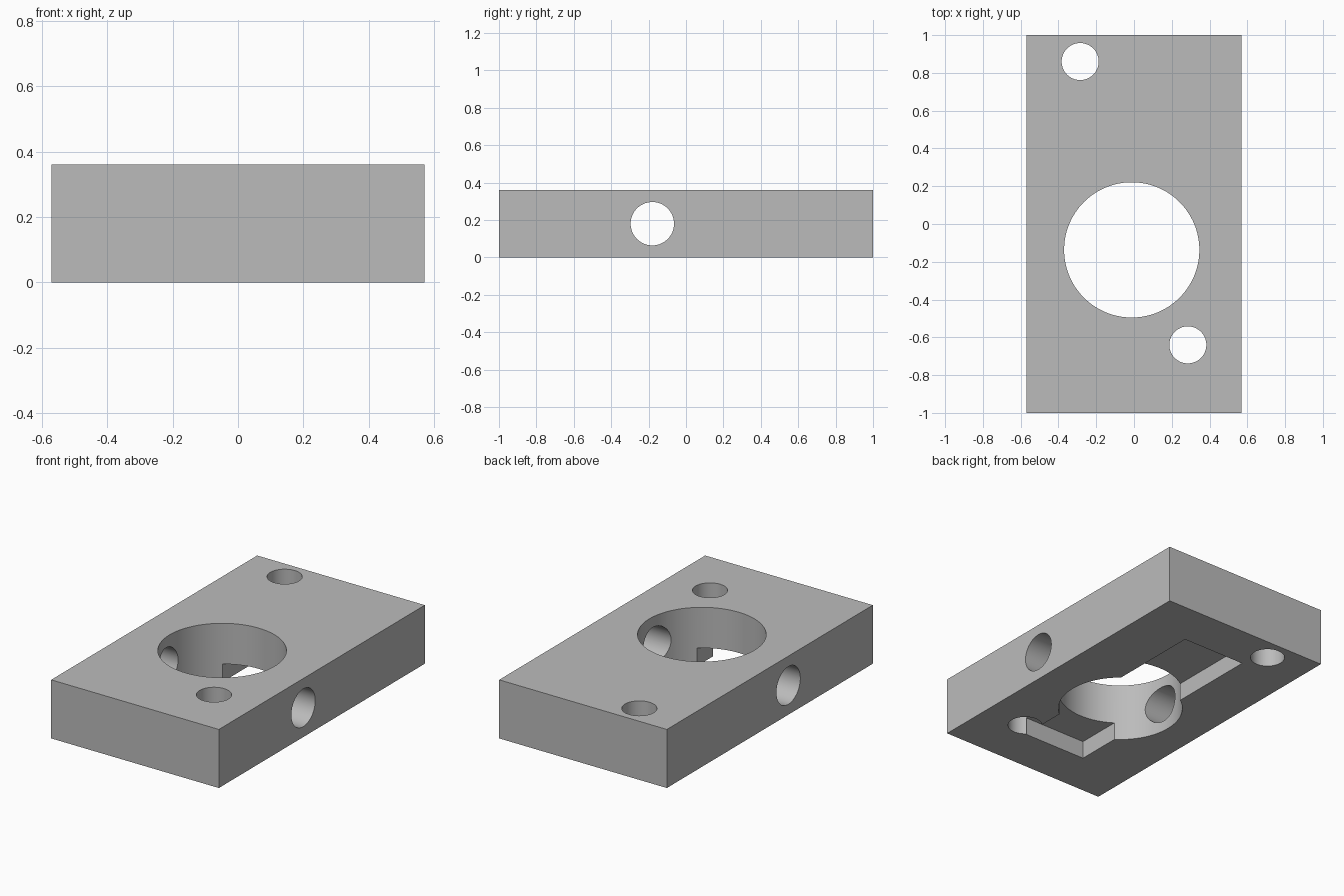
import bpy
import math

if "Cube" in bpy.data.objects:
    bpy.data.objects.remove(bpy.data.objects["Cube"], do_unlink=True)

WIDTH, LENGTH, HEIGHT = 1.14, 2.0, 0.36
SLOT_DEPTH = 0.11

# Plain grey material
grey = bpy.data.materials.new("plain_grey")
grey.use_nodes = True
colour = (0.5, 0.5, 0.5, 1.0)
grey.diffuse_color = colour
grey.node_tree.nodes["Principled BSDF"].inputs["Base Color"].default_value = colour


def box(name, size, centre):
    bpy.ops.mesh.primitive_cube_add(size=1, location=centre)
    obj = bpy.context.object
    obj.name = name
    obj.scale = size
    bpy.ops.object.transform_apply(location=False, rotation=False, scale=True)
    return obj


def cylinder(name, radius, depth, centre, rotation=(0, 0, 0), sides=96):
    bpy.ops.mesh.primitive_cylinder_add(vertices=sides, radius=radius, depth=depth,
                                        location=centre, rotation=rotation)
    obj = bpy.context.object
    obj.name = name
    return obj


def cut(target, cutter):
    cutter.hide_render = True
    bpy.ops.object.select_all(action="DESELECT")
    target.select_set(True)
    bpy.context.view_layer.objects.active = target
    mod = target.modifiers.new("cut", "BOOLEAN")
    mod.operation = "DIFFERENCE"
    mod.solver = "EXACT"
    mod.object = cutter
    bpy.ops.object.modifier_apply(modifier=mod.name)
    bpy.data.objects.remove(cutter, do_unlink=True)


# Mounting block
block = box("mounting_block", (WIDTH, LENGTH, HEIGHT), (0, 0, HEIGHT / 2))
block.data.materials.append(grey)

# Shallow slot along the underside
cut(block, box("underside_slot", (0.43, 1.43, 2 * SLOT_DEPTH), (0, 0, 0)))

# Main bore and the two screw holes
cut(block, cylinder("main_bore", 0.358, 1, (-0.012, -0.137, HEIGHT / 2), sides=128))
for x, y in ((-0.285, 0.86), (0.285, -0.64)):
    cut(block, cylinder("screw_hole", 0.098, 1, (x, y, HEIGHT / 2), sides=64))

# Cross hole through both long sides
cut(block, cylinder("cross_hole", 0.116, 2, (0, -0.18, HEIGHT / 2),
                    (0, math.pi / 2, 0), sides=64))

# Smooth bores with crisp edges
bpy.ops.object.select_all(action="DESELECT")
block.select_set(True)
bpy.context.view_layer.objects.active = block
bpy.ops.object.shade_smooth_by_angle(angle=math.radians(30))
